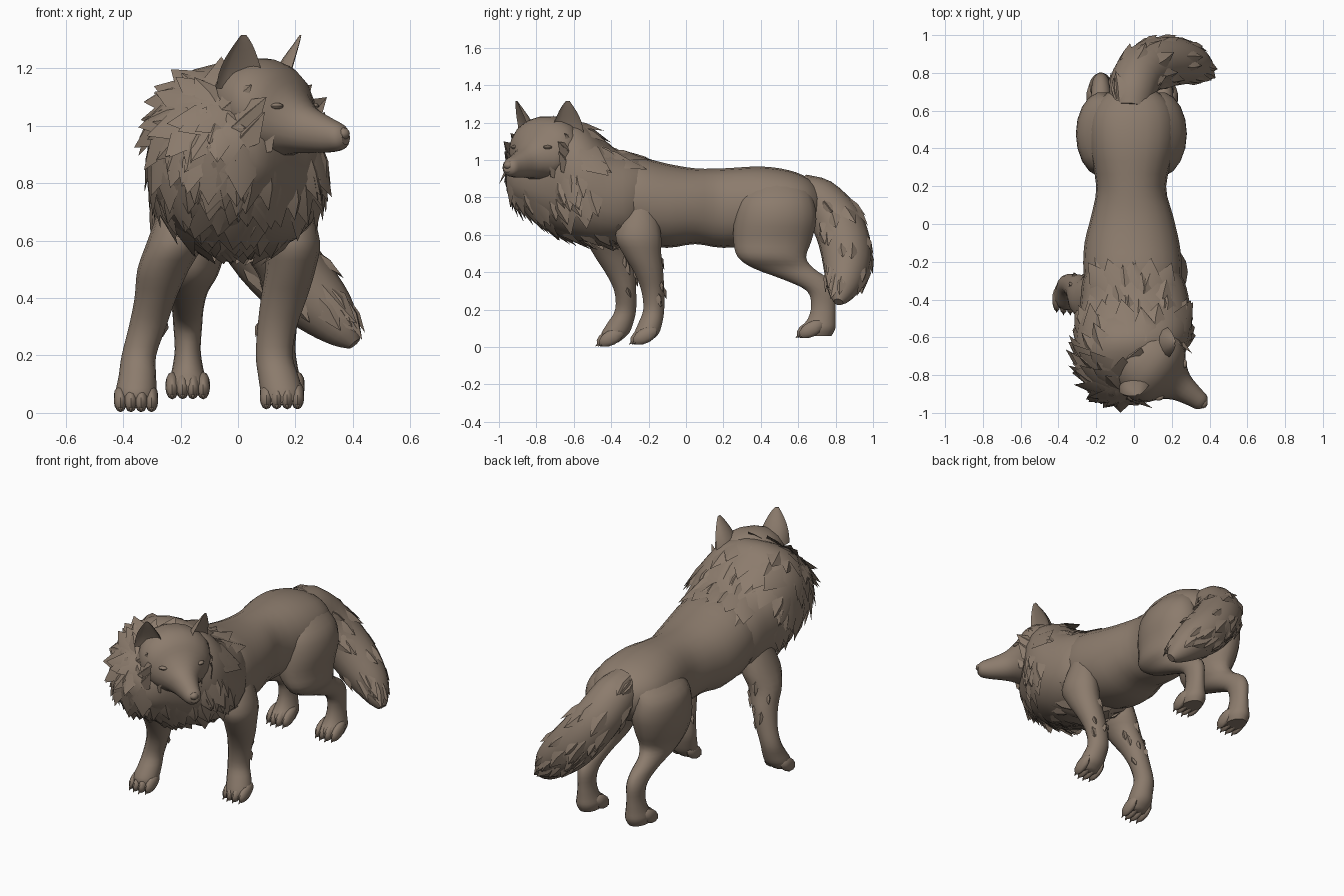
import bpy, bmesh, math, random
from mathutils import Vector as V, Matrix
from mathutils.bvhtree import BVHTree

if "Cube" in bpy.data.objects:
    bpy.data.objects.remove(bpy.data.objects["Cube"])

random.seed(7)
fur_mat = bpy.data.materials.new("brown_fur")
fur_mat.diffuse_color = (0.262, 0.200, 0.152, 1)
fur_mat.use_nodes = True
fur_mat.node_tree.nodes["Principled BSDF"].inputs["Base Color"].default_value = fur_mat.diffuse_color
solids = {}


def finish(name, bm, angle=40, solid=False):
    bmesh.ops.recalc_face_normals(bm, faces=bm.faces[:])
    for f in bm.faces:
        f.smooth = True
    for e in bm.edges:
        e.smooth = e.calc_face_angle(0) < math.radians(angle)
    me = bpy.data.meshes.new(name)
    bm.to_mesh(me)
    if solid:
        solids[name] = (me, BVHTree.FromBMesh(bm))
    bm.free()
    me.materials.append(fur_mat)
    bpy.context.collection.objects.link(bpy.data.objects.new(name, me))


def smooth_rings(rings, steps):
    """Catmull-Rom interpolation of (centre, u, v) rings."""
    out = []
    for i in range(len(rings) - 1):
        quad = [rings[max(i - 1, 0)], rings[i], rings[i + 1], rings[min(i + 2, len(rings) - 1)]]
        for t in (s / steps for s in range(steps)):
            out.append(tuple(0.5 * (2 * b + (c - a) * t + (2 * a - 5 * b + 4 * c - d) * t * t
                                    + (3 * b - a - 3 * c + d) * t ** 3) for a, b, c, d in zip(*quad)))
    return out + [rings[-1]]


def on_ring(ring, a, dent=1.0, p=1.0):
    c, u, v = ring
    x, s = (math.copysign(abs(f) ** p, f) for f in (math.cos(a), math.sin(a)))
    return c + u * x + v * (s if s > 0 else s * dent)


def loft(bm, rings, n=16, steps=3, dent=1.0, p=1.0):
    """Closed skin over rings; a negative dent hollows one side, p < 1 squares it."""
    dense = smooth_rings(rings, steps)
    loops = [[bm.verts.new(on_ring(r, 2 * math.pi * k / n, dent, p)) for k in range(n)] for r in dense]
    for a, b in zip(loops, loops[1:]):
        for k in range(n):
            bm.faces.new((a[k], a[(k + 1) % n], b[(k + 1) % n], b[k]))
    bm.faces.new(loops[0])
    bm.faces.new(loops[-1])
    return dense


def cross(y, x0, x1, z0, z1):
    """Upright body section from its x and z limits."""
    return (V(((x0 + x1) / 2, y, (z0 + z1) / 2)), V(((x1 - x0) / 2, 0, 0)), V((0, 0, (z1 - z0) / 2)))


def slab(z, x0, x1, y0, y1):
    """Level leg section from its x and y limits."""
    return (V(((x0 + x1) / 2, (y0 + y1) / 2, z)), V(((x1 - x0) / 2, 0, 0)), V((0, (y1 - y0) / 2, 0)))


def blob(bm, centre, size, rot=Matrix()):
    m = Matrix.Translation(centre) @ rot @ Matrix.Diagonal((*size, 1))
    bmesh.ops.create_uvsphere(bm, u_segments=10, v_segments=6, radius=1, matrix=m)


def tuft(bm, p, normal, flow, length, width, lift):
    """Broad pointed fur clump lying close to the skin."""
    along = (flow - normal * flow.dot(normal)).normalized()
    side = along.cross(normal)
    left, right = (bm.verts.new(p + side * width * s - normal * 0.012) for s in (-0.5, 0.5))
    back = bm.verts.new(p - along * length * 0.5 - normal * 0.012)
    ridge = bm.verts.new(p + normal * 0.012)
    tip = bm.verts.new(p + along * length * 0.6 + normal * length * lift + side * width * random.uniform(-.25, .25))
    for f in ((left, ridge, tip), (ridge, right, tip), (left, back, ridge),
              (back, right, ridge), (left, tip, back), (tip, right, back)):
        bm.faces.new(f)


def furry(name, rings, count, flow_at, keep, length, width, p=1.0, lift=.1):
    bm = bmesh.new()
    for _ in range(count):
        i, a = random.randrange(1, len(rings) - 1), random.uniform(0, 2 * math.pi)
        pt = on_ring(rings[i], a, 1, p)
        nrm = (on_ring(rings[i], a + .05, 1, p) - pt).cross(on_ring(rings[i + 1], a, 1, p) - pt).normalized()
        if nrm.dot(pt - rings[i][0]) < 0:
            nrm = -nrm
        if keep(pt):
            k = random.uniform(0.7, 1.25)
            tuft(bm, pt, nrm, flow_at(i, pt), length * k, width * k, lift)
    finish(name, bm)


# Torso
bm = bmesh.new()
loft(bm, [cross(-.36, -.25, .24, .6, 1.0), cross(-.25, -.268, .255, .55, 1.015),
          cross(-.1, -.262, .24, .53, .98), cross(.05, -.225, .205, .55, .955), cross(.2, -.2, .17, .53, .955),
          cross(.4, -.235, .215, .55, .965), cross(.55, -.235, .22, .58, .945), cross(.65, -.19, .18, .62, .905),
          cross(.71, -.12, .11, .68, .85)], 20, p=.92)
finish("torso", bm, solid=True)

# Neck ruff with layered fur
bm = bmesh.new()
ruff = loft(bm, [cross(-.2, -.22, .2, .66, .99), cross(-.3, -.272, .265, .565, 1.03),
                 cross(-.42, -.285, .295, .55, 1.08), cross(-.54, -.305, .305, .56, 1.19),
                 cross(-.64, -.315, .285, .59, 1.22), cross(-.75, -.305, .215, .64, 1.18),
                 cross(-.85, -.255, .15, .715, 1.11), cross(-.92, -.19, .09, .78, 1.03),
                 cross(-.955, -.11, .02, .84, .95)], 22, p=.87)
finish("neck_ruff", bm, solid=True)

# Head frame: turned to its left
head = V((.12, -.77, 0))
fwd, side, up = V((.81, -.59, 0)), V((.59, .81, 0)), V((0, 0, 1))


def at_head(t, s, z):
    return head + fwd * t + side * s + up * z


def shaggy(p):
    q = p - at_head(.12, 0, 1.04)
    clear = q.length > .25 and not (q.dot(fwd) > -.12 and p.z > .92)
    # the shoulders stay sleek, the chest and nape are shaggy
    return clear and p.z < 1.19 and (p.y < -.5 or p.z < .62 or (p.z > .95 and p.y < -.25))


furry("ruff_fur", ruff, 260, lambda i, p: V((p.x * .4, .8 if p.z > .9 else .2, -.45 if p.z > 1.0 else -.9)),
      shaggy, .17, .13, .87, .1)

# Skull and muzzle
bm = bmesh.new()
head_rings = loft(bm, [(at_head(t, 0, z), side * w, up * h) for t, z, w, h in (
    (-.17, 1.09, .13, .11), (-.11, 1.085, .18, .145), (-.02, 1.07, .205, .162), (.05, 1.045, .18, .15),
    (.1, 1.015, .125, .113), (.16, .987, .08, .083), (.24, .968, .057, .062), (.295, .96, .045, .045),
    (.315, .958, .024, .024))], 18, p=.95)
finish("head", bm, 30, solid=True)

# Cheek points sweeping out, back and down
bm = bmesh.new()
for s in (-1, 1):
    for t, z, reach, drop in ((.03, 1.04, .07, .08), (.03, .98, .06, .1), (.04, .95, .02, .11), (-.03, 1.08, .06, .09)):
        tuft(bm, at_head(t, s * (.19 if z > .97 else .13), z), side * s, at_head(-.1, s * reach, -drop) - head,
             .19, .12, .22)
finish("cheek_fur", bm)

# Nose and eyes
bm = bmesh.new()
blob(bm, at_head(.302, 0, .972), (.026, .028, .022))
finish("nose", bm)
bm = bmesh.new()
for a in (28, 152):
    blob(bm, on_ring(head_rings[12], math.radians(a)), (.016, .024, .011),
         Matrix.Rotation(math.atan2(fwd.y, fwd.x) + (.6 if a < 90 else -.6), 4, 'Z'))
finish("eyes", bm)

# Hollow ears turned outwards
bm = bmesh.new()
for s in (-1, 1):
    out = (side - fwd * .7 * s).normalized()
    back = (-fwd - side * .7 * s).normalized()
    loft(bm, [(at_head(t, s * b, z), out * w, back * d) for t, b, z, w, d in (
        (-.035, .14, 1.13, .09, .07), (-.03, .148, 1.18, .08, .06), (-.018, .158, 1.235, .06, .042),
        (-.005, .165, 1.285, .032, .02), (.0, .17, 1.315, .01, .006))], 12, 2, -.35)
finish("ears", bm, 50)


def paw(bm, x, y, z, w):
    """Four toes with claws, pointing forward."""
    for k in (-1.5, -.5, .5, 1.5):
        ty = y + abs(k) * .014
        blob(bm, V((x + k * w, ty + .015, z + .05)), (w * .68, .072, .04), Matrix.Rotation(.5, 4, 'X'))
        m = Matrix.Translation((x + k * w, ty - .042, z + .015)) @ Matrix.Rotation(math.radians(130), 4, 'X')
        bmesh.ops.create_cone(bm, segments=6, radius1=.013, radius2=.001, depth=.035, cap_ends=True, matrix=m)


# Front legs: one reaching forward, one under the chest
front = {
    "front_leg_right": ([(.75, -.26, -.14, -.48, -.31), (.6, -.315, -.12, -.54, -.28),
                         (.5, -.35, -.17, -.5, -.29), (.4, -.36, -.215, -.435, -.27), (.3, -.38, -.25, -.385, -.265),
                         (.2, -.405, -.285, -.38, -.265), (.13, -.415, -.285, -.42, -.28),
                         (.07, -.425, -.285, -.455, -.305), (.025, -.405, -.3, -.44, -.36)],
                        (-.355, -.435, .0, .036)),
    "front_leg_left": ([(.75, .12, .245, -.32, -.16), (.6, .1, .285, -.38, -.13),
                        (.5, .095, .27, -.34, -.13), (.4, .08, .24, -.28, -.12), (.3, .068, .205, -.24, -.115),
                        (.2, .062, .19, -.23, -.115), (.13, .07, .21, -.255, -.125), (.07, .08, .225, -.28, -.145),
                        (.03, .095, .21, -.28, -.19)], (.153, -.255, .01, .036)),
}
for name, (secs, foot) in front.items():
    bm = bmesh.new()
    rings = loft(bm, [slab(*s) for s in secs], 14)
    paw(bm, *foot)
    finish(name, bm, solid=True)
    # Feathering down the back of the leg
    furry(name + "_fur", rings, 40, lambda i, p: V((0, .3, -1)),
          lambda p: .25 < p.z < .55 and p.y > (-.33 if p.x < 0 else -.19), .08, .045)

# Hind legs: mirrored thighs over slightly different stances
for name, s, px in (("hind_leg_right", -1, .175), ("hind_leg_left", 1, .155)):
    wide = .308 if s < 0 else .28
    secs = [(.92, .08, .05, .4, .54), (.86, .1, .095, .33, .64), (.78, wide - .145, .125, .28, .685),
            (.68, wide - .14, .14, .255, .70), (.57, wide - .14, .125, .25, .675), (.48, .165, .095, .275, .645),
            (.42, px, .07, .36, .685), (.36, px, .055, .52, .77), (.3, px, .05, .645, .8),
            (.22, px, .045, .668, .8), (.15, px, .055, .65, .8), (.1, px, .068, .61, .8), (.06, px, .055, .62, .78)]
    bm = bmesh.new()
    loft(bm, [slab(z, s * x - w, s * x + w, y0, y1) for z, x, w, y0, y1 in secs], 18)
    paw(bm, s * px, .635, .045, .036)
    finish(name, bm, solid=True)

# Bushy tail hanging to one side
path = [(-.02, .6, .83, .1), (-.01, .7, .785, .125), (.03, .8, .68, .135), (.12, .85, .55, .138),
        (.22, .86, .44, .128), (.315, .845, .345, .1), (.375, .825, .275, .06), (.405, .815, .24, .025)]
pts, rings = [V(p[:3]) for p in path], []
for i, p in enumerate(path):
    tan = (pts[min(i + 1, len(pts) - 1)] - pts[max(i - 1, 0)]).normalized()
    u = V((-tan.z, 0, tan.x)).normalized()
    rings.append((pts[i], u * p[3], tan.cross(u) * p[3]))
bm = bmesh.new()
tail = loft(bm, rings, 14)
finish("tail", bm, solid=True)
furry("tail_fur", tail, 80, lambda i, p: tail[i + 1][0] - tail[i - 1][0],
      lambda p: p.y > .66 and p.z > .33, .14, .09)

# Trim skin buried deep inside a neighbouring part
for name, (me, _) in solids.items():
    bm = bmesh.new()
    bm.from_mesh(me)
    hidden = []
    for v in bm.verts:
        near = [t.find_nearest(v.co) for other, (_, t) in solids.items() if other != name]
        if any((v.co - n[0]).dot(n[1]) < -.02 for n in near):
            hidden.append(v)
    buried = [f for f in bm.faces if all(v in hidden for v in f.verts)]
    bmesh.ops.delete(bm, geom=buried, context='FACES')
    bm.to_mesh(me)
    bm.free()
